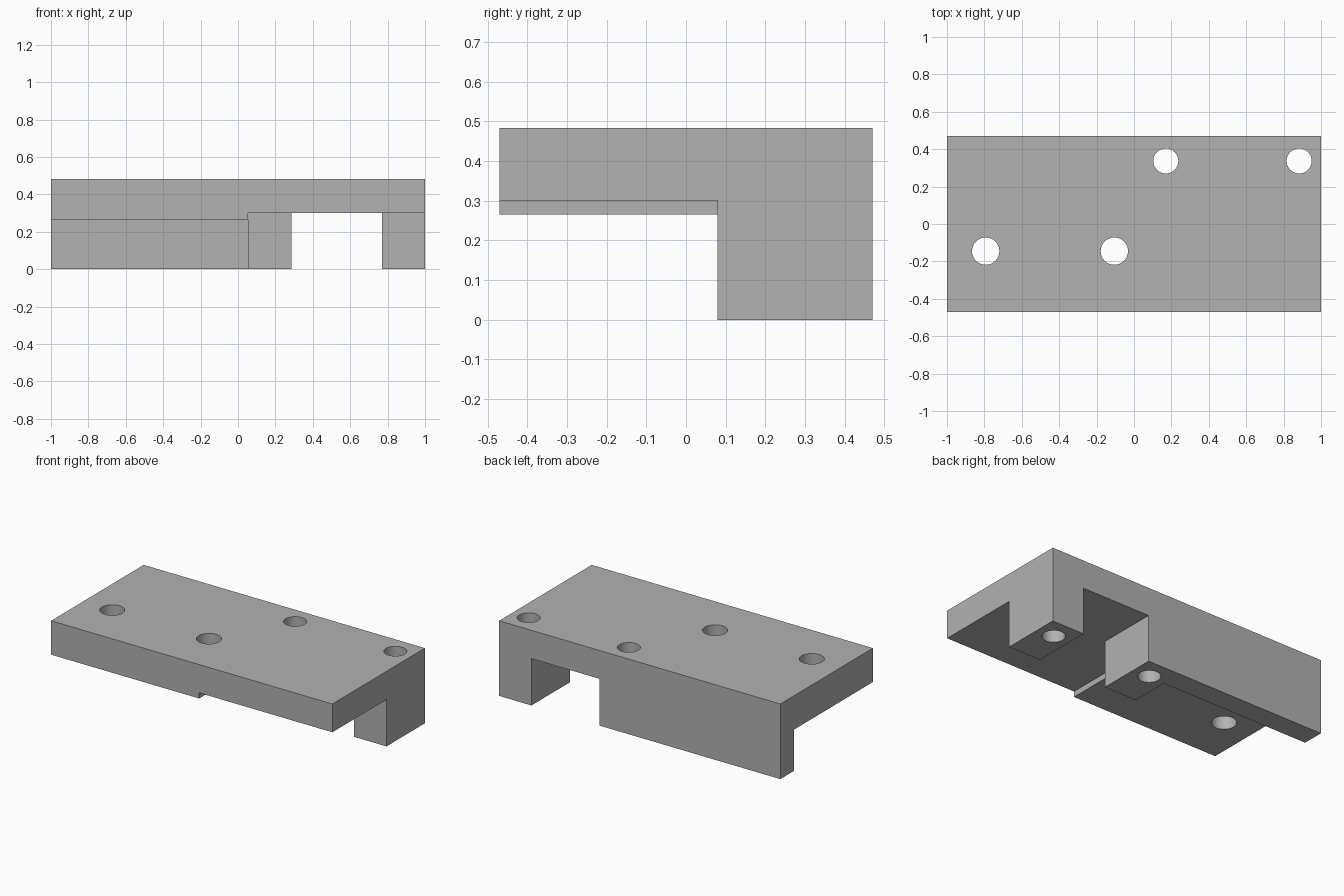
import bpy

if "Cube" in bpy.data.objects:
    bpy.data.objects.remove(bpy.data.objects["Cube"], do_unlink=True)

grey = bpy.data.materials.new("plain_grey")
grey.use_nodes = True
colour = (0.445, 0.445, 0.445, 1)
grey.diffuse_color = colour
grey.node_tree.nodes["Principled BSDF"].inputs["Base Color"].default_value = colour

TOP, HALF_Y = 0.483, 0.47
PLATE_LOW, PLATE_HIGH = 0.265, 0.301    # underside of thick and thin halves
STEP_X, LEG_Y, WALL_Y = 0.053, 0.08, 0.33
UNDER = -0.1                            # cutters start below the body


def extrude(name, outline, y0, y1):
    """Prism from an x-z outline, running from y0 to y1."""
    n = len(outline)
    verts = [(x, y, z) for y in (y0, y1) for x, z in outline]
    faces = [tuple(range(n)), tuple(reversed(range(n, 2 * n)))]
    faces += [(i, i + n, (i + 1) % n + n, (i + 1) % n) for i in range(n)]
    mesh = bpy.data.meshes.new(name)
    mesh.from_pydata(verts, [], faces)
    obj = bpy.data.objects.new(name, mesh)
    bpy.context.collection.objects.link(obj)
    return obj


def rect(x0, x1, z0, z1):
    return [(x0, z0), (x1, z0), (x1, z1), (x0, z1)]


# Solid block that the bracket is milled from
body = extrude("mounting_bracket", rect(-1, 1, 0, TOP), -HALF_Y, HALF_Y)
body.data.materials.append(grey)

# Space below the front of the plate, with its small step
front_outline = [(-1.1, UNDER), (1.1, UNDER), (1.1, PLATE_HIGH),
                 (STEP_X, PLATE_HIGH), (STEP_X, PLATE_LOW), (-1.1, PLATE_LOW)]
cutters = [
    extrude("front_space", front_outline, -0.6, LEG_Y),
    # Space in front of the thin back wall
    extrude("wall_space", rect(-1.1, STEP_X, UNDER, PLATE_LOW), 0, WALL_Y),
    # Opening between the two legs
    extrude("leg_opening", rect(0.285, 0.77, UNDER, PLATE_HIGH), 0, 0.6),
]

# Screw holes through plate and legs
for x, y, radius in [(-0.793, -0.145, 0.073), (-0.105, -0.145, 0.073),
                     (0.17, 0.337, 0.067), (0.883, 0.337, 0.067)]:
    bpy.ops.mesh.primitive_cylinder_add(vertices=48, radius=radius, depth=2,
                                        location=(x, y, 0))
    cutters.append(bpy.context.object)
    cutters[-1].name = "screw_hole"

# Cut everything away, bake the result and drop the cutters
for cutter in cutters:
    cutter.hide_render = True
    mod = body.modifiers.new(cutter.name, "BOOLEAN")
    mod.operation, mod.solver, mod.object = "DIFFERENCE", "EXACT", cutter
bpy.context.view_layer.update()
evaluated = body.evaluated_get(bpy.context.evaluated_depsgraph_get())
finished = bpy.data.meshes.new_from_object(evaluated)
body.modifiers.clear()
body.data = finished
finished.materials.clear()
finished.materials.append(grey)
for poly in finished.polygons:
    poly.material_index = 0
for cutter in cutters:
    bpy.data.objects.remove(cutter, do_unlink=True)

# Round holes shade smooth, edges stay sharp
bpy.ops.object.select_all(action="DESELECT")
body.select_set(True)
bpy.context.view_layer.objects.active = body
bpy.ops.object.shade_smooth_by_angle()
